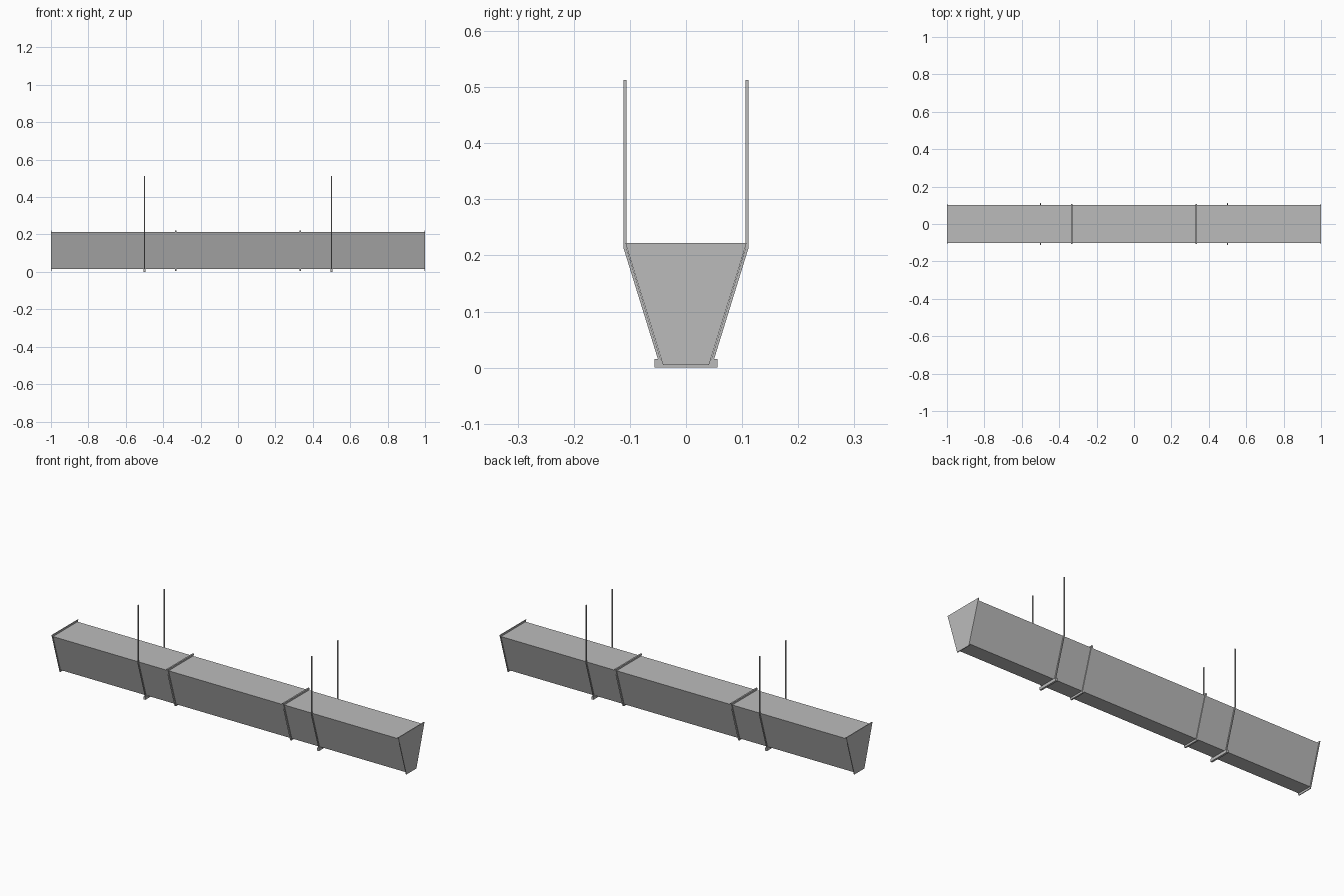
import bpy
import bmesh
from mathutils import Vector

cube = bpy.data.objects.get("Cube")
if cube:
    bpy.data.objects.remove(cube, do_unlink=True)

metal = bpy.data.materials.new("galvanised_grey")
metal.use_nodes = True
GREY = (0.5, 0.5, 0.5, 1)
metal.diffuse_color = GREY
metal.node_tree.nodes["Principled BSDF"].inputs["Base Color"].default_value = GREY


def prism(name, profile, x, width):
    """Extrude a (y, z) outline along x, centred on x."""
    bm = bmesh.new()
    face = bm.faces.new([bm.verts.new((x - width / 2, y, z)) for y, z in profile])
    ext = bmesh.ops.extrude_face_region(bm, geom=[face])
    verts = [g for g in ext["geom"] if isinstance(g, bmesh.types.BMVert)]
    bmesh.ops.translate(bm, verts=verts, vec=Vector((width, 0, 0)))
    bmesh.ops.recalc_face_normals(bm, faces=bm.faces)
    mesh = bpy.data.meshes.new(name)
    bm.to_mesh(mesh)
    bm.free()
    mesh.materials.append(metal)
    obj = bpy.data.objects.new(name, mesh)
    bpy.context.collection.objects.link(obj)
    return obj


def trapezoid(low, high, bottom, top):
    return [(-low, bottom), (low, bottom), (high, top), (-high, top)]


# Three tapered duct sections, each with a flange at both ends
LENGTH = 2 / 3
FLANGE = 0.004
body = trapezoid(0.039, 0.101, 0.015, 0.213)
rim = trapezoid(0.041, 0.108, 0.005, 0.222)
for i, place in enumerate(("right", "middle", "left")):
    x = (i - 1) * LENGTH
    prism(place + "_duct", body, x, LENGTH - FLANGE)
    for side, end in ((-1, "right"), (1, "left")):
        prism(f"{place}_duct_{end}_flange", rim, x + side * (LENGTH - FLANGE) / 2, FLANGE)

# Hangers: a bent strap on each side and a bar under the duct
strap = [(0.045, 0.015), (0.05, 0.015), (0.111, 0.212), (0.111, 0.513),
         (0.106, 0.513), (0.106, 0.213)]
bar = trapezoid(0.056, 0.056, 0, 0.015)
for x, place in ((-0.5, "right"), (0.5, "left")):
    prism(place + "_hanger_bar", bar, x, 0.01)
    for s, side in ((-1, "front"), (1, "back")):
        prism(f"{place}_{side}_hanger_strap", [(s * y, z) for y, z in strap], x, 0.005)
